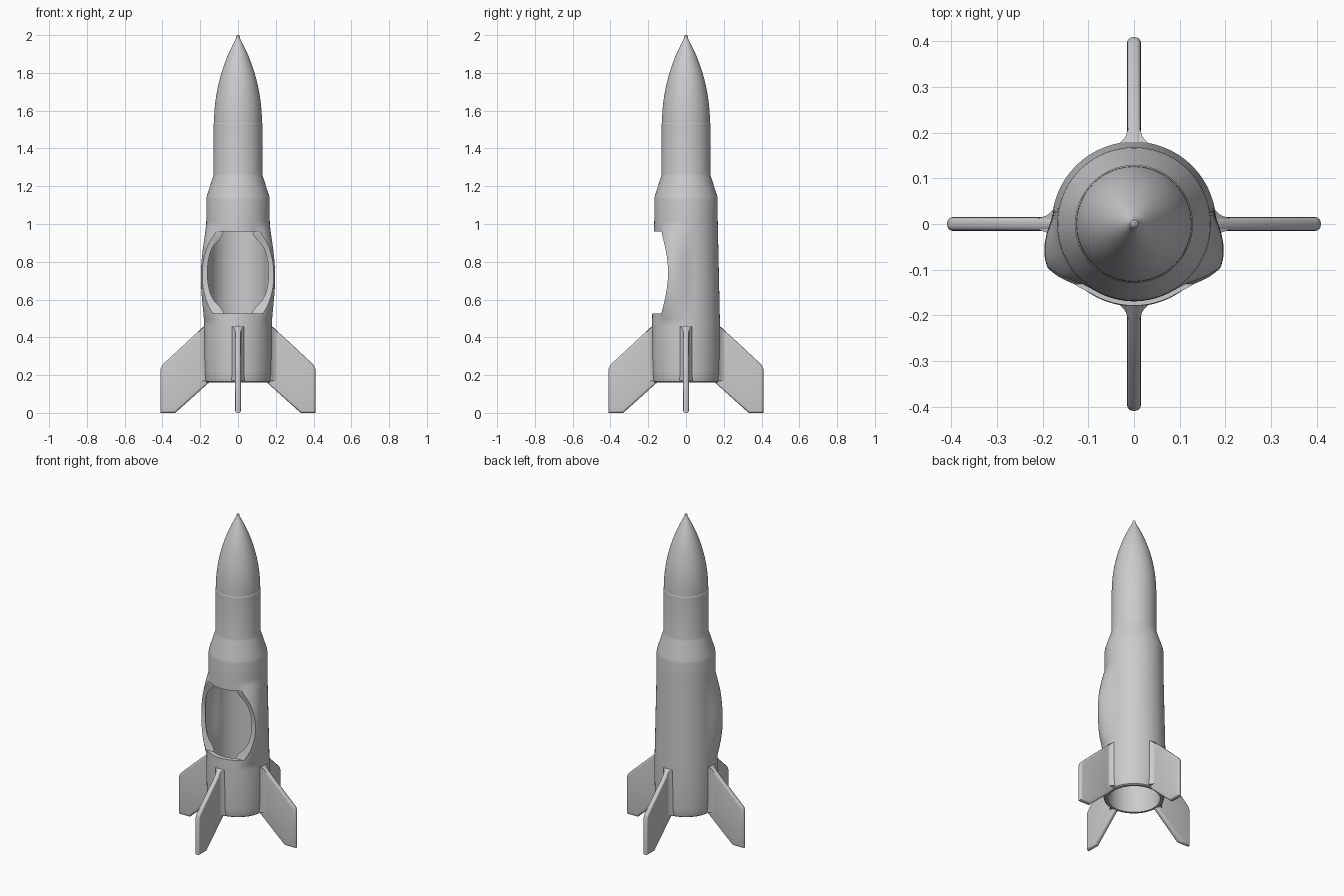
import bpy, bmesh, math

if "Cube" in bpy.data.objects:
    bpy.data.objects.remove(bpy.data.objects["Cube"])

N = 144


def make_object(name, bm, angle=35):
    bmesh.ops.recalc_face_normals(bm, faces=bm.faces[:])
    me = bpy.data.meshes.new(name)
    bm.to_mesh(me)
    bm.free()
    ob = bpy.data.objects.new(name, me)
    bpy.context.collection.objects.link(ob)
    if angle:
        smooth(ob, angle)
    return ob


def smooth(ob, angle):
    bpy.ops.object.select_all(action='DESELECT')
    ob.select_set(True)
    bpy.context.view_layer.objects.active = ob
    bpy.ops.object.shade_smooth_by_angle(angle=math.radians(angle))


def step(a, b, v):
    t = min(max((v - a) / (b - a), 0), 1)
    return t * t * (3 - 2 * t)


def prism(outline, place, t):
    """Extrude a 2D outline between -t and t; place maps (a, b, t) to a point."""
    bm = bmesh.new()
    ends = [[bm.verts.new(place(a, b, s)) for a, b in outline] for s in (-t, t)]
    n = len(outline)
    for e in ends:
        bm.faces.new(e)
    for i in range(n):
        j = (i + 1) % n
        bm.faces.new((ends[0][i], ends[0][j], ends[1][j], ends[1][i]))
    return bm


# Hollow body: outer profile from the tip down, then the cavity from the bottom up
def ogive(d, L=0.467, R=0.127):
    rho = (R * R + L * L) / (2 * R)
    return math.sqrt(rho * rho - d * d) - (rho - R)


rows = [(0.004, 2.0), (0.009, 1.996)]
rows += [(ogive(0.45 * (1 - i / 22)), 1.533 + 0.45 * (1 - i / 22)) for i in range(23)]
rows += [(0.129, 1.53), (0.129, 1.265), (0.131, 1.255), (0.166, 1.145), (0.168, 1.13)]
rows += [(0.168 + 0.012 * i / 30, 1.02 - 0.56 * i / 30) for i in range(31)]
rows += [(0.180, 0.36), (0.178, 0.22), (0.175, 0.18), (0.171, 0.165), (0.164, 0.16), (0.15, 0.16)]
rows += [(0.15, 0.46 + 0.56 * i / 30) for i in range(31)]
rows += [(0.15, 1.10), (0.08, 1.2)]


def body_point(r, z, a):
    x, y = math.cos(a), math.sin(a)
    phi = math.atan2(-y, abs(x))          # angle towards the front
    t = (z - 0.48) / 0.52
    if 0 < t < 1:                         # cheeks flaring beside the window
        r += 0.038 * math.sin(math.pi * t) ** 0.9 * step(-0.25, 0.5, phi) * (1 - step(0.6, 1.05, phi))
    return (r * x, r * y, z)


bm = bmesh.new()
rings = [[bm.verts.new(body_point(r, z, 2 * math.pi * k / N)) for k in range(N)] for r, z in rows]
for p, q in zip(rings, rings[1:]):
    for k in range(N):
        m = (k + 1) % N
        bm.faces.new((p[k], p[m], q[m], q[k]))
bm.faces.new(rings[0])
bm.faces.new(rings[-1])
body = make_object("rocket_body", bm, None)

# Window cut through the front wall
edge = [(-0.4, 0.525), (-0.131, 0.525)]
for i in range(1, 20):
    u = i / 20
    edge.append((-0.131 + 0.036 * math.sin(math.pi * u), 0.525 + 0.435 * u))
edge += [(-0.129, 0.96), (-0.4, 0.96)]
cutter = make_object("window_cutter", prism(edge, lambda y, z, x: (x, y, z), 0.4), None)
cutter.hide_render = True
mod = body.modifiers.new("window", 'BOOLEAN')
mod.operation = 'DIFFERENCE'
mod.solver = 'EXACT'
mod.object = cutter
bpy.context.view_layer.objects.active = body
bpy.ops.object.modifier_apply(modifier=mod.name)
bpy.data.objects.remove(cutter)
smooth(body, 30)

# Four fins with rounded edges and flared roots
fin = [(0.16, 0.478), (0.40, 0.255), (0.409, 0.235), (0.409, 0.0), (0.332, 0.0), (0.156, 0.158)]
half = [(0.165, 0.036), (0.178, 0.031), (0.185, 0.023), (0.193, 0.018), (0.208, 0.013)]
root = half + [(r, -s) for r, s in reversed(half)]


def root_place(r, s, h):
    top = 0.455 - 0.93 * (r - 0.18)
    bottom = 0.17
    return (r, s, top if h > 0 else bottom)


for i, side in enumerate(("right", "back", "left", "front")):
    bm = prism(fin, lambda r, z, t: (r, t, z), 0.015)
    bmesh.ops.bevel(bm, geom=[e for e in bm.edges if abs(e.verts[0].co.y - e.verts[1].co.y) < 1e-5],
                    offset=0.012, segments=4, profile=0.5, affect='EDGES')
    ob = make_object("fin_" + side, bm, 40)
    flare = make_object("fin_root_" + side, prism(root, root_place, 1), 40)
    for o in (ob, flare):
        o.rotation_euler.z = i * math.pi / 2
